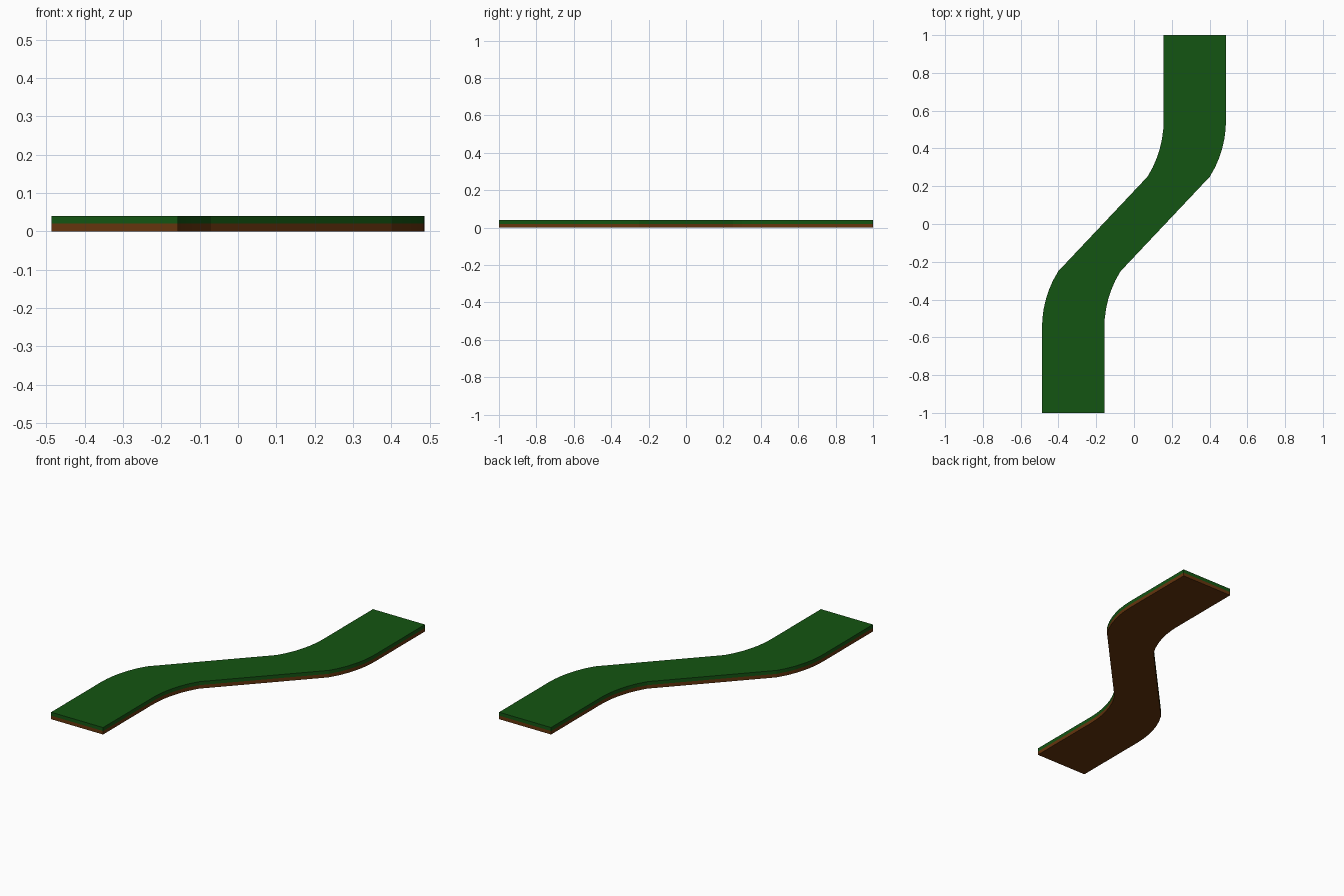
import bpy, bmesh, math

if "Cube" in bpy.data.objects:
    bpy.data.objects.remove(bpy.data.objects["Cube"])

HALF_W = 0.165          # half width of the strip, measured along x
R = 0.57                # bend radius

# centre line for the back half: diagonal, bend, straight end
half = [(0.236, 0.25)]
for i in range(1, 7):
    y = 0.25 + 0.05 * i
    half.append((0.322 - (R - math.sqrt(max(R * R - (0.55 - y) ** 2, 0))), y))
half.append((0.322, 1.0))
# the front half is the same line turned by 180 degrees
path = [(-x, -y) for x, y in reversed(half)] + half


def material(name, color):
    m = bpy.data.materials.new(name)
    m.diffuse_color = (*color, 1)
    m.use_nodes = True
    m.node_tree.nodes["Principled BSDF"].inputs["Base Color"].default_value = m.diffuse_color
    return m


def layer(name, z0, z1, mat):
    """Closed slab swept along the path."""
    bm = bmesh.new()
    rings = []
    for x, y in path:
        rings.append([bm.verts.new((x + sx * HALF_W, y, z))
                      for sx, z in ((-1, z0), (1, z0), (1, z1), (-1, z1))])
    for a, b in zip(rings, rings[1:]):
        for k in range(4):
            n = (k + 1) % 4
            bm.faces.new((a[k], a[n], b[n], b[k]))
    bm.faces.new(rings[0])
    bm.faces.new(rings[-1])
    bmesh.ops.recalc_face_normals(bm, faces=bm.faces)
    me = bpy.data.meshes.new(name)
    bm.to_mesh(me)
    bm.free()
    me.materials.append(mat)
    ob = bpy.data.objects.new(name, me)
    bpy.context.collection.objects.link(ob)
    return ob


# brown soil below, green grass on top
layer("soil_layer", 0.0, 0.02, material("soil", (0.13, 0.035, 0.004)))
layer("grass_layer", 0.02, 0.04, material("grass", (0.007, 0.09, 0.006)))
